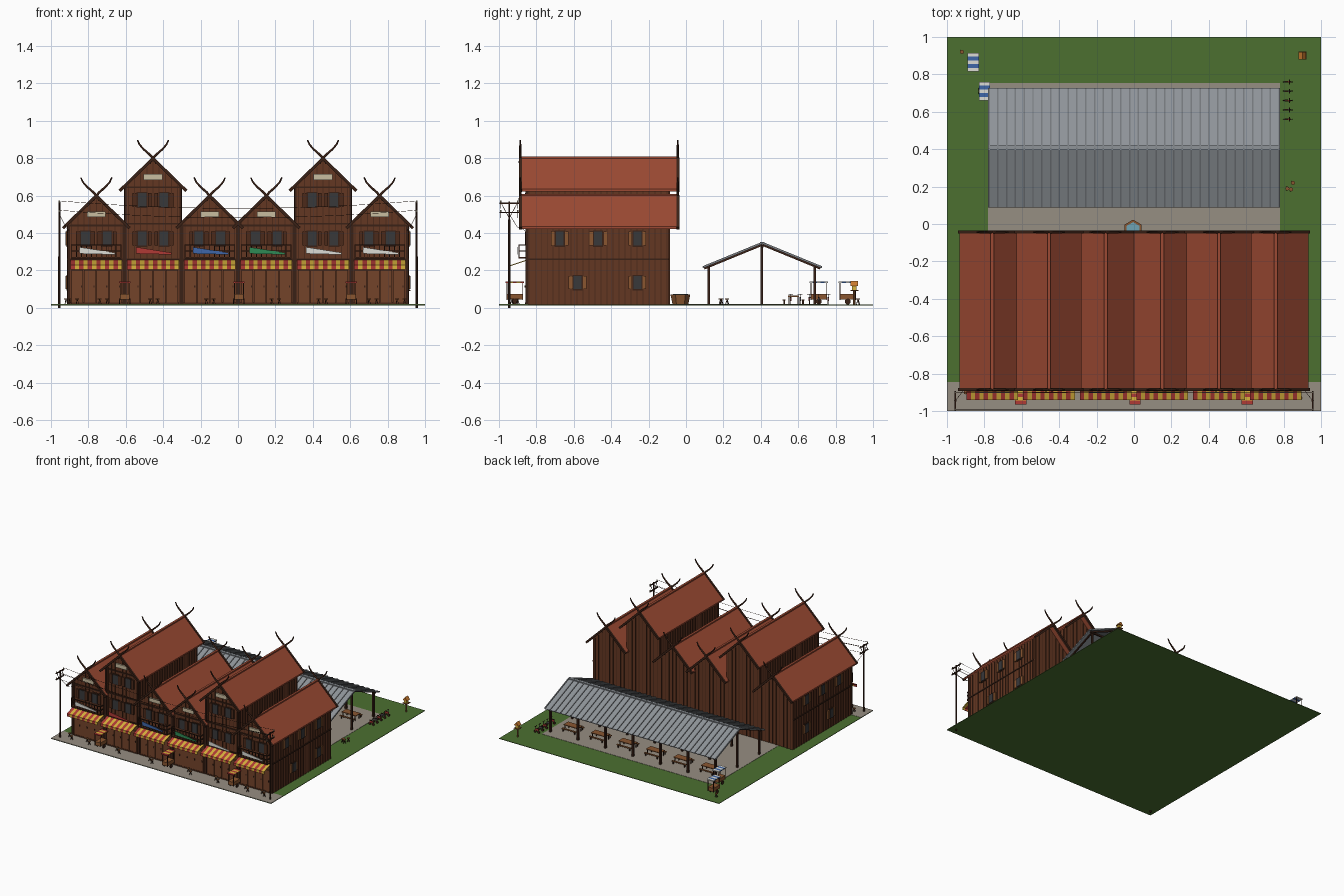
import bpy, bmesh, math
from mathutils import Matrix, Vector

if "Cube" in bpy.data.objects:
    bpy.data.objects.remove(bpy.data.objects["Cube"])

COL = dict(roof="9c4a33", wall="643722", batten="4c2a1a", dark="3a2116", shop="74432a",
           grass="4c7030", concrete="968e82", metal="8f9499", rib="74787c", glass="38383a",
           cream="c9bda0", red="b03a35", yellow="d8b23c", blue="3f66a8", white="dcdcd6",
           green="2f8a55", orange="c97a2e", water="6fa3b5", wood="8a5630", steel="4a4a4c")
G = 0.018          # ground level
F, B = -0.85, -0.09  # front and back wall planes
parts, mats = {}, {}


def lin(h):
    c = [int(h[i:i + 2], 16) / 255 for i in (0, 2, 4)]
    return [v / 12.92 if v < 0.04045 else ((v + 0.055) / 1.055) ** 2.4 for v in c] + [1]


def mat(key):
    if key not in mats:
        mats[key] = bpy.data.materials.new(key)
        mats[key].diffuse_color = lin(COL[key])
    return mats[key]


def mesh(name, color):
    return parts.setdefault((name, color), bmesh.new())


def box(name, color, c, s, rx=0.0, ry=0.0):
    m = (Matrix.Translation(c) @ Matrix.Rotation(rx, 4, 'X') @ Matrix.Rotation(ry, 4, 'Y')
         @ Matrix.Diagonal((*s, 1)))
    bmesh.ops.create_cube(mesh(name, color), size=1, matrix=m)


def cyl(name, color, c, r, h, r2=None, seg=8, axis=None):
    m = Matrix.Translation(c)
    if axis:
        m = m @ Matrix.Rotation(math.pi / 2, 4, axis)
    bmesh.ops.create_cone(mesh(name, color), cap_ends=True, segments=seg, radius1=r,
                          radius2=r if r2 is None else r2, depth=h, matrix=m)


def beam(name, color, a, b, t):
    a, b = Vector(a), Vector(b)
    m = (Matrix.Translation((a + b) / 2) @ (b - a).to_track_quat('Z', 'Y').to_matrix().to_4x4()
         @ Matrix.Diagonal((t, t, (b - a).length, 1)))
    bmesh.ops.create_cube(mesh(name, color), size=1, matrix=m)


def prism(name, color, prof, y0, y1):
    bm = mesh(name, color)
    f = bm.faces.new([bm.verts.new((x, y0, z)) for x, z in prof])
    ext = bmesh.ops.extrude_face_region(bm, geom=[f])['geom']
    bmesh.ops.translate(bm, vec=(0, y1 - y0, 0), verts=[v for v in ext if isinstance(v, bmesh.types.BMVert)])


def curve(name, color, paths, bevel, taper=False):
    cu = bpy.data.curves.new(name, 'CURVE')
    cu.dimensions, cu.bevel_depth, cu.bevel_resolution = '3D', bevel, 1
    for pts in paths:
        sp = cu.splines.new('POLY')
        sp.points.add(len(pts) - 1)
        for i, (p, q) in enumerate(zip(sp.points, pts)):
            p.co = (*q, 1)
            p.radius = 1 - 0.5 * i / (len(pts) - 1) if taper else 1
    cu.use_fill_caps = True
    cu.materials.append(mat(color))
    bpy.context.collection.objects.link(bpy.data.objects.new(name, cu))


# window with frame and open shutters; side 'y' = front wall, 'x' = side wall
def window(x, y, z, w, h, side, out):
    def b(color, du, sw, sh, d):
        if side == 'y':
            box("windows", color, (x + du, y + out * d / 2, z), (sw, d, sh))
        else:
            box("windows", color, (x + out * d / 2, y + du, z), (d, sw, sh))
    b("dark", 0, w + 0.012, h + 0.012, 0.008)
    b("glass", 0, w, h, 0.012)
    for s in (-1, 1):
        b("wood" if side == 'x' else "batten", s * (w * 0.75 + 0.006), w * 0.45, h, 0.011)


def cart(x, y, c1, c2):
    for i in range(5):
        box("cart_canopy", (c1, c2)[i % 2], (x, y - 0.04 + i * 0.02, 0.138), (0.06, 0.02, 0.008))
    for sx in (-1, 1):
        for sy in (-1, 1):
            box("cart_posts", "dark", (x + sx * 0.024, y + sy * 0.042, 0.09), (0.004, 0.004, 0.095))
        cyl("cart_wheels", "dark", (x + sx * 0.028, y, G + 0.016), 0.016, 0.005, seg=10, axis='Y')
    box("cart_body", "wood", (x, y, 0.06), (0.05, 0.085, 0.03))


def table(x, y, w, d):
    box("table_tops", "wood", (x, y, 0.062), (w, d, 0.006))
    for sx in (-1, 1):
        for sy in (-1, 1):
            box("table_legs", "dark", (x + sx * w * 0.42, y + sy * d * 0.4, 0.04), (0.005, 0.005, 0.044))
    for sy in (-1, 1):
        box("benches", "wood", (x, y + sy * (d / 2 + 0.02), 0.042), (w, 0.016, 0.005))
        for sx in (-1, 1):
            box("bench_legs", "dark", (x + sx * w * 0.4, y + sy * (d / 2 + 0.02), 0.03), (0.005, 0.01, 0.024))


# ground, street and rear concrete pad
box("grass", "grass", (0, 0, G - 0.002), (2, 2, 0.004))
box("street", "concrete", (0, -0.922, G), (2, 0.156, 0.004))
box("rear_pad", "concrete", (0, 0.33, G), (1.56, 0.85, 0.004))

# six gabled shop houses
HW, SL = 0.1515, 0.17 / 0.175
banner = ["white", "red", "blue", "green", "white", "white"]
horns = []
for i in range(6):
    cx, tall = -0.7575 + i * 0.303, i in (1, 4)
    top = 0.805 if tall else 0.605
    ez = top - SL * HW - 0.012
    prism("house_walls", "wall", [(cx - HW, G), (cx + HW, G), (cx + HW, ez), (cx, top - 0.012), (cx - HW, ez)], F, B)
    e = top - SL * 0.175
    prism("roofs", "roof", [(cx - 0.175, e - 0.012), (cx, top - 0.012), (cx + 0.175, e - 0.012),
                            (cx + 0.175, e), (cx, top), (cx - 0.175, e)], -0.885, -0.045)
    box("ridge_caps", "roof", (cx, -0.465, top), (0.018, 0.84, 0.01))
    # bargeboards and crossed horns at both gable ends
    for y in (-0.886, -0.044):
        for s in (-1, 1):
            beam("bargeboards", "dark", (cx, y, top - 0.006), (cx + s * 0.178, y, e - 0.009), 0.016)
            horns.append([(cx - s * 0.02, y, top - 0.03), (cx + s * 0.015, y, top + 0.012),
                          (cx + s * 0.05, y, top + 0.043), (cx + s * 0.072, y, top + 0.068),
                          (cx + s * 0.083, y, top + 0.092)])
    # plank battens, front and back
    for k in range(-4, 5):
        x = cx + k * 0.033
        h = top - SL * abs(x - cx) - 0.02
        box("battens", "batten", (x, F, (0.26 + h) / 2), (0.005, 0.008, h - 0.26))
        box("battens", "batten", (x, B, (G + h) / 2), (0.005, 0.008, h - G))
    # posts, floor beams and gable sign
    for s in (-1, 1):
        box("corner_posts", "dark", (cx + s * 0.147, F, (G + ez) / 2), (0.012, 0.016, ez - G))
    for z in (0.26, 0.45, 0.645) if tall else (0.26, 0.44):
        box("floor_beams", "dark", (cx, F, z), (2 * HW, 0.014, 0.01))
    box("sign_boards", "cream", (cx, F - 0.012, top - 0.105), (0.1, 0.012, 0.03))
    # windows
    for z in (0.37, 0.577) if tall else (0.37,):
        for s in (-1, 1):
            window(cx + s * 0.058, F, z, 0.046, 0.075, 'y', -1)
    # folding shop doors
    for k in range(4):
        box("shop_doors", "shop", (cx - 0.102 + k * 0.068, F - 0.004, 0.112), (0.064, 0.01, 0.18))
        box("door_handles", "dark", (cx - 0.08 + k * 0.068, F - 0.011, 0.115), (0.006, 0.006, 0.012))
    box("door_sills", "batten", (cx, F - 0.004, 0.024), (0.28, 0.014, 0.012))
    # striped awning with valance
    for k in range(12):
        c = ("red", "yellow")[k % 2]
        x = cx - 0.1265 + k * 0.023
        box("awnings", c, (x, -0.895, 0.241), (0.023, 0.095, 0.005), rx=math.atan2(0.03, 0.09))
        box("awnings", c, (x, -0.94, 0.216), (0.023, 0.004, 0.022))
    # pennant
    prism("pennants", banner[i], [(cx - 0.09, 0.29), (cx + 0.1, 0.285), (cx + 0.1, 0.295), (cx - 0.09, 0.325)],
          -0.904, -0.9)
    # balcony on the low houses
    if not tall:
        box("balcony_floors", "batten", (cx, -0.872, 0.268), (0.27, 0.046, 0.008))
        for z in (0.305, 0.336):
            box("balcony_rails", "dark", (cx, -0.893, z), (0.27, 0.006, 0.006))
            for s in (-1, 1):
                box("balcony_rails", "dark", (cx + s * 0.132, -0.872, z), (0.006, 0.046, 0.006))
        for k in range(11):
            box("balusters", "dark", (cx - 0.132 + k * 0.0264, -0.893, 0.303), (0.004, 0.005, 0.068))
curve("crossed_horns", "dark", horns, 0.0085, taper=True)

# outer side walls: planks, beam, windows; planks on the raised walls
for s in (-1, 1):
    X = s * 0.909
    for k in range(24):
        y = F + 0.012 + k * 0.032
        box("side_battens", "batten", (X, y, (G + 0.44) / 2), (0.008, 0.005, 0.44 - G))
        for t in (-1, 1):
            box("side_battens", "batten", (s * 0.4545 + t * HW, y, 0.55), (0.008, 0.005, 0.2))
    box("side_beams", "dark", (X, (F + B) / 2, 0.26), (0.012, 0.76, 0.01))
    for y in (-0.675, -0.47, -0.26):
        window(X, y, 0.37, 0.042, 0.075, 'x', s)
    for y in (-0.58, -0.26):
        window(X, y, 0.135, 0.042, 0.07, 'x', s)

# open market pavilion behind
rise, run = 0.13, 0.318
ang = math.atan2(rise, run)
ln = math.hypot(rise, run)
for s in (-1, 1):
    cy, cz = 0.408 + s * run / 2, 0.345 - rise / 2
    box("pavilion_roof", "metal", (0, cy, cz), (1.56, ln, 0.006), rx=-s * ang)
    for k in range(34):
        box("roof_ribs", "rib", (-0.775 + k * 0.047, cy, cz + 0.005), (0.008, ln, 0.006), rx=-s * ang)
    box("pavilion_beams", "dark", (0, 0.405 + s * 0.283, 0.222), (1.54, 0.012, 0.012))
    for k in range(7):
        x = -0.75 + k * 0.25
        box("pavilion_posts", "dark", (x, 0.405 + s * 0.283, 0.122), (0.014, 0.014, 0.21))
        beam("rafters", "dark", (x, 0.408, 0.337), (x, 0.408 + s * 0.31, 0.21), 0.01)
box("pavilion_beams", "dark", (0, 0.408, 0.33), (1.54, 0.012, 0.012))
box("pavilion_ridge", "metal", (0, 0.408, 0.347), (1.56, 0.025, 0.008))
for k in range(7):
    box("pavilion_posts", "dark", (-0.75 + k * 0.25, 0.405, 0.122 if 0 < k < 6 else 0.175),
        (0.012, 0.012, 0.21 if 0 < k < 6 else 0.315))
    if k < 6:
        table(-0.625 + k * 0.25, 0.575, 0.13, 0.06)

# power poles and sagging wires
wires = []
for s in (-1, 1):
    x = s * 0.955
    cyl("power_poles", "dark", (x, -0.945, 0.285), 0.007, 0.57, r2=0.005)
    for z in (0.51, 0.56):
        box("cross_arms", "dark", (x, -0.945, z), (0.008, 0.105, 0.007))
        for y in (-0.99, -0.9):
            cyl("insulators", "cream", (x, y, z + 0.008), 0.004, 0.012, seg=6)
    for y in (-0.985, -0.905):
        beam("arm_braces", "dark", (x, y, 0.555), (x, -0.945, 0.48), 0.003)
    wires.append([(x, -0.945, 0.5), (s * 0.92, -0.9, 0.43), (s * 0.9, F, 0.41)])
for y in (-0.99, -0.9):
    for z in (0.522, 0.572):
        wires.append([(-0.955 + 1.91 * t / 12, y, z - 0.16 * (t / 12) * (1 - t / 12)) for t in range(13)])
curve("wires", "dark", wires, 0.0012)

# vendor carts and street stools
for x in (-0.605, 0.005, 0.605):
    cart(x, -0.915, "red", "yellow")
for x, y in ((-0.86, 0.865), (-0.8, 0.71)):
    cart(x, y, "white", "blue")
stools = [(x + d, -0.9 - 0.03 * (d > 0)) for x in (-0.88, -0.72, -0.45, -0.15, 0.2, 0.45, 0.72, 0.87) for d in (-0.02, 0.02)]
for x, y in stools + [(0.82, 0.19), (0.85, 0.22), (0.84, 0.185), (-0.92, 0.92)]:
    cyl("stool_seats", "wood", (x, y, 0.048), 0.011, 0.005)
    for a in range(3):
        t = a * 2.094
        beam("stool_legs", "dark", (x, y, 0.047), (x + 0.01 * math.cos(t), y + 0.01 * math.sin(t), G), 0.003)

# water tub behind the houses
cyl("water_tub", "wood", (-0.005, -0.03, 0.045), 0.042, 0.054, r2=0.053, seg=6)
cyl("tub_water", "water", (-0.005, -0.03, 0.072), 0.04, 0.004, seg=6)

# parked motorbikes
for k in range(5):
    x, y = 0.822, 0.56 + k * 0.05
    for d in (-0.016, 0.016):
        cyl("bike_wheels", "dark", (x + d, y, G + 0.011), 0.011, 0.005, seg=10, axis='X')
    box("bike_bodies", ("red", "steel")[k % 2], (x, y, 0.045), (0.03, 0.008, 0.014))
    box("bike_seats", "dark", (x - 0.008, y, 0.055), (0.018, 0.009, 0.005))
    beam("bike_forks", "steel", (x + 0.017, y, 0.03), (x + 0.01, y, 0.072), 0.003)
    box("bike_handlebars", "dark", (x + 0.01, y, 0.072), (0.004, 0.026, 0.003))

# small shrine on a post
cyl("shrine_post", "wood", (0.9, 0.9, 0.055), 0.006, 0.075)
box("shrine_platform", "wood", (0.9, 0.9, 0.092), (0.042, 0.042, 0.005))
box("shrine_house", "yellow", (0.9, 0.9, 0.107), (0.024, 0.024, 0.026))
prism("shrine_roof", "orange", [(0.88, 0.118), (0.92, 0.118), (0.9, 0.145)], 0.88, 0.92)

# turn collected geometry into objects
for (name, color), bm in parts.items():
    bmesh.ops.recalc_face_normals(bm, faces=bm.faces)
    me = bpy.data.meshes.new(name)
    bm.to_mesh(me)
    bm.free()
    me.materials.append(mat(color))
    bpy.context.collection.objects.link(bpy.data.objects.new(f"{name}_{color}", me))

for m in bpy.data.materials:
    if m.users and not m.is_grease_pencil:
        m.use_nodes = True
        m.node_tree.nodes["Principled BSDF"].inputs["Base Color"].default_value = m.diffuse_color
